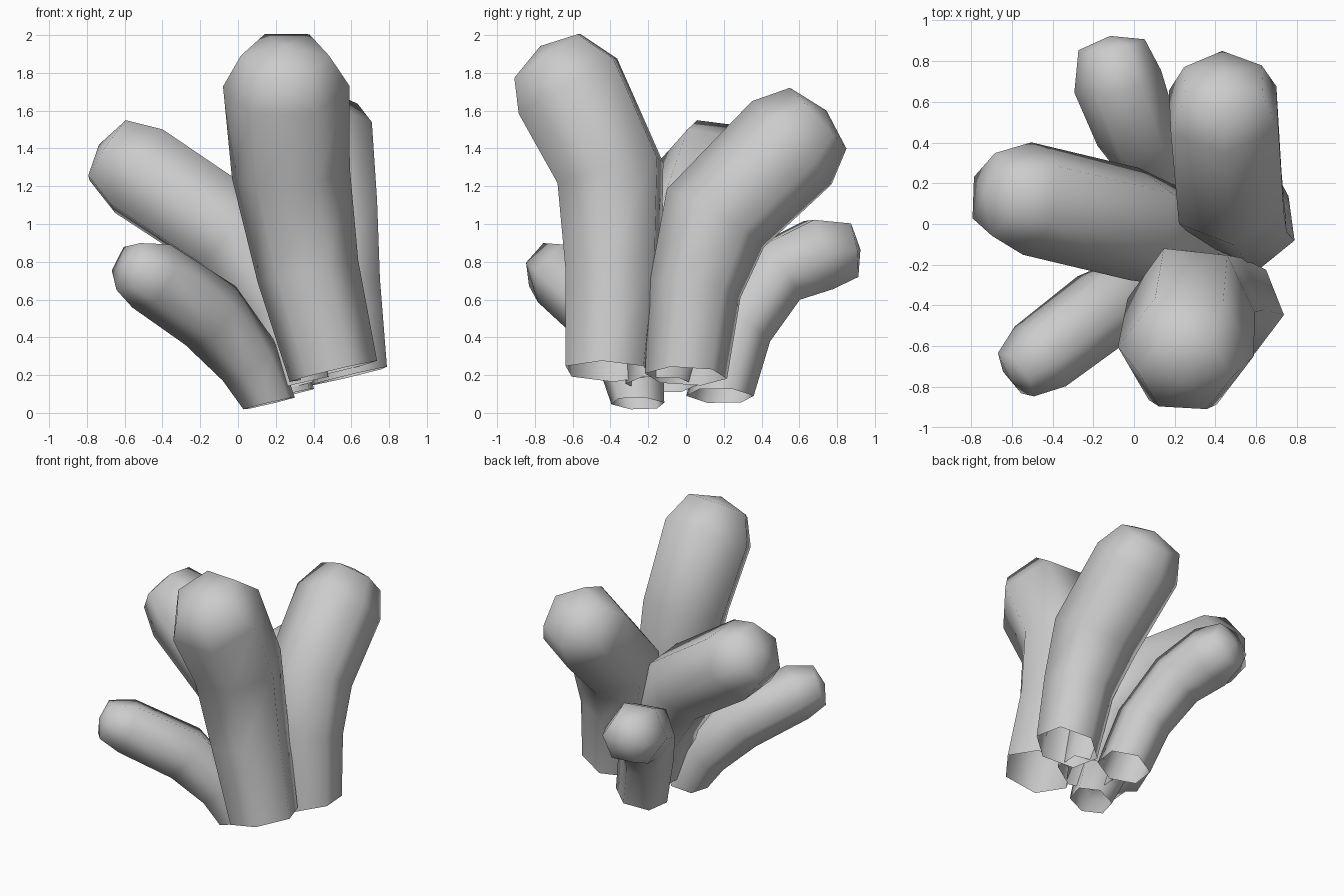
import bpy
import bmesh
from math import cos, sin, tau, radians
from mathutils import Vector

cube = bpy.data.objects.get("Cube")
if cube:
    bpy.data.objects.remove(cube)

SIDES = 6
BASE_AXIS = Vector((-0.23, 0.03, 0.97)).normalized()  # all bases share one slightly tilted plane

grey = bpy.data.materials.new("pale_grey")
grey.use_nodes = True
grey.diffuse_color = (0.6, 0.6, 0.6, 1)
grey.node_tree.nodes["Principled BSDF"].inputs["Base Color"].default_value = (0.6, 0.6, 0.6, 1)


def tube(name, twist, rings):
    """Bent six-sided tube, open at the base, with a blunt rounded tip.
    rings: (x, y, z, radius) from the base to the rim of the tip."""
    points = [Vector(r[:3]) for r in rings]
    bm = bmesh.new()
    side = Vector((1, 0, 0))
    loops = []
    for i, p in enumerate(points):
        before = (p - points[i - 1]).normalized() if i else Vector()
        after = (points[i + 1] - p).normalized() if i + 1 < len(points) else Vector()
        axis = (before + after).normalized() if i else BASE_AXIS
        # carry the side direction along so the tube does not twist
        side = (side - axis * side.dot(axis)).normalized()
        other = axis.cross(side)
        loop = []
        for k in range(SIDES):
            a = tau * k / SIDES + radians(twist)
            loop.append(bm.verts.new(p + (side * cos(a) + other * sin(a)) * rings[i][3]))
        loops.append(loop)

    # walls
    for low, high in zip(loops, loops[1:]):
        for k in range(SIDES):
            n = (k + 1) % SIDES
            bm.faces.new((low[k], low[n], high[n], high[k]))

    # tip
    pole = bm.verts.new(points[-1] + axis * rings[-1][3] * 0.27)
    for k in range(SIDES):
        bm.faces.new((loops[-1][k], loops[-1][(k + 1) % SIDES], pole))

    mesh = bpy.data.meshes.new(name)
    bm.to_mesh(mesh)
    bm.free()
    mesh.materials.append(grey)
    mesh.shade_smooth()
    obj = bpy.data.objects.new(name, mesh)
    bpy.context.collection.objects.link(obj)
    return obj


tube("tall_front_tube", -8, [
    (0.505, -0.415, 0.22, 0.24), (0.37, -0.385, 0.75, 0.275),
    (0.28, -0.40, 1.27, 0.315), (0.255, -0.625, 1.73, 0.335),
    (0.25, -0.735, 1.89, 0.235)])

tube("back_left_tube", 38, [
    (0.59, 0.0, 0.195, 0.22), (0.53, 0.05, 0.66, 0.245),
    (0.47, 0.155, 1.03, 0.30), (0.44, 0.56, 1.43, 0.305),
    (0.44, 0.70, 1.56, 0.22)])

tube("right_tube", 27, [
    (0.32, -0.13, 0.15, 0.19), (0.23, -0.07, 0.55, 0.24),
    (0.0, 0.0, 0.93, 0.28), (-0.525, 0.125, 1.28, 0.28),
    (-0.69, 0.145, 1.39, 0.205)])

tube("small_front_tube", 15, [
    (0.165, -0.255, 0.05, 0.145), (0.06, -0.29, 0.27, 0.175),
    (-0.145, -0.41, 0.515, 0.205), (-0.46, -0.65, 0.725, 0.195),
    (-0.58, -0.74, 0.775, 0.14)])

tube("small_back_tube", 22, [
    (0.24, 0.18, 0.09, 0.18), (0.14, 0.27, 0.44, 0.19),
    (0.01, 0.46, 0.73, 0.205), (-0.08, 0.70, 0.835, 0.22),
    (-0.11, 0.88, 0.86, 0.165)])
